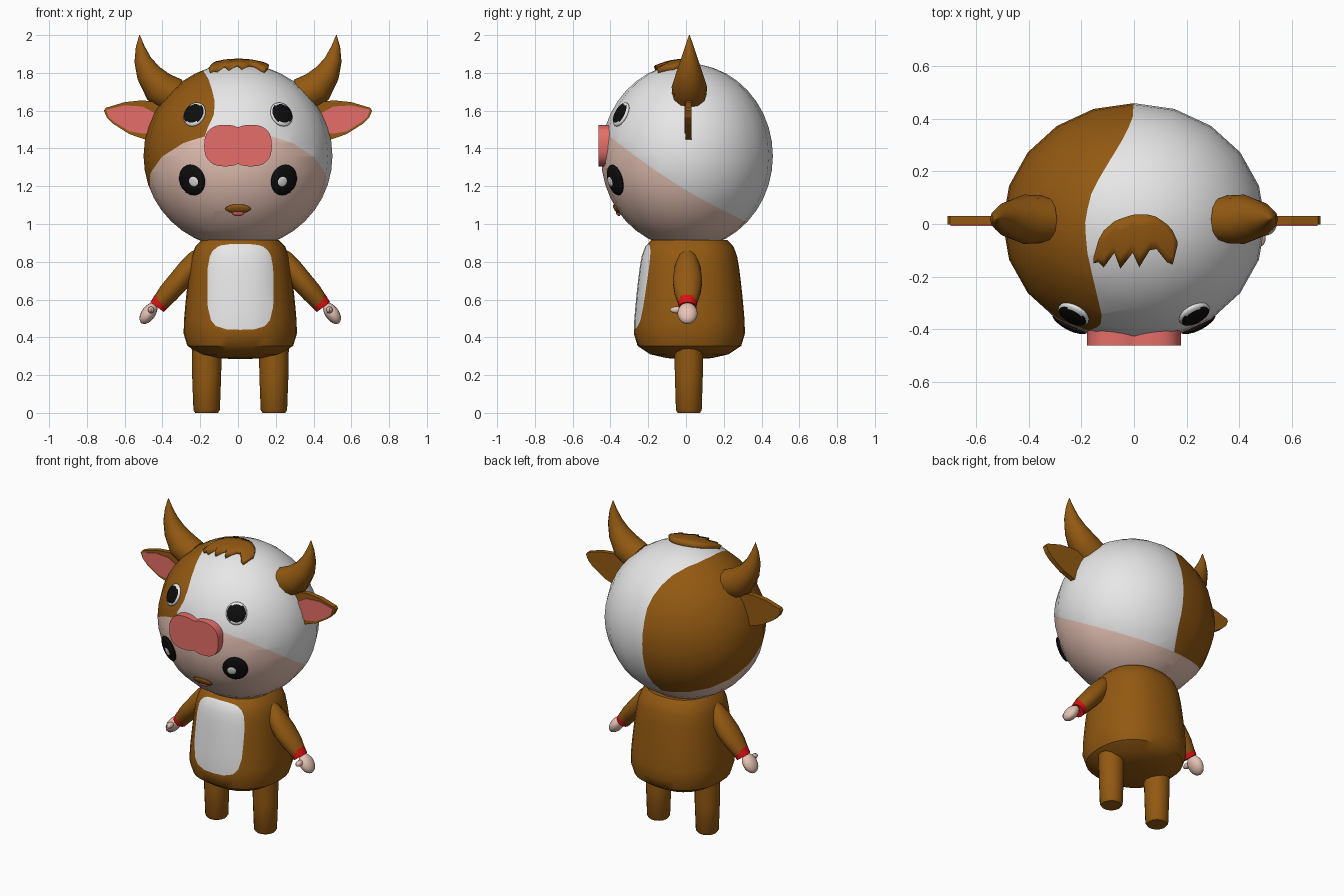
import bpy, bmesh, math
from mathutils import Vector, Matrix

if "Cube" in bpy.data.objects:
    bpy.data.objects.remove(bpy.data.objects["Cube"])


def material(name, rgb):
    m = bpy.data.materials.new(name)
    m.diffuse_color = (*rgb, 1)
    m.use_nodes = True
    m.node_tree.nodes["Principled BSDF"].inputs["Base Color"].default_value = m.diffuse_color
    return m


BROWN = material("brown", (0.29, 0.10, 0.006))
WHITE = material("white", (0.9, 0.9, 0.9))
SKIN = material("skin", (0.83, 0.57, 0.48))
PINK = material("pink", (0.78, 0.155, 0.14))
RED = material("red", (0.7, 0.006, 0.006))
BLACK = material("black", (0.004, 0.004, 0.004))

CX = 0.012                                   # body axis
HC = Vector((0, 0.005, 1.36))                # head centre
HR = Vector((0.5, 0.455, 0.49))              # head radii


def finish(bm, name, mats, rule=None, smooth=True):
    bmesh.ops.recalc_face_normals(bm, faces=bm.faces[:])
    if rule:
        for f in bm.faces:
            f.material_index = rule(f.calc_center_median())
    me = bpy.data.meshes.new(name)
    bm.to_mesh(me)
    bm.free()
    for m in mats:
        me.materials.append(m)
    if smooth:
        me.shade_smooth()
        me.set_sharp_from_angle(angle=math.radians(40))
    ob = bpy.data.objects.new(name, me)
    bpy.context.collection.objects.link(ob)
    return ob


def cut(bm, f):
    """Split the mesh along the curve f(point) = 0."""
    on = []
    for e in bm.edges[:]:
        v0, v1 = e.verts
        a, b = v0.co.copy(), v1.co.copy()
        if f(a) * f(b) >= 0:
            continue
        lo, hi = 0.0, 1.0
        for _ in range(20):
            mid = (lo + hi) / 2
            if f(a) * f(a.lerp(b, mid)) > 0:
                lo = mid
            else:
                hi = mid
        if 0.01 < lo < 0.99:
            on.append(bmesh.utils.edge_split(e, v0, lo)[1])
        else:
            on.append(v0 if lo <= 0.01 else v1)
    bmesh.ops.connect_verts(bm, verts=list(set(on)))


def superpoint(t, n):
    c, s = math.cos(t), math.sin(t)
    return (math.copysign(abs(c) ** (2 / n), c), math.copysign(abs(s) ** (2 / n), s))


def loft(path, y0, seg, n=2, side=1, cx=0):
    """Rings along a path in the xz plane; each point is x, z, radius in plane, radius in y."""
    bm = bmesh.new()
    rings = []
    for i, (x, z, ra, rb) in enumerate(path):
        p, q = path[max(i - 1, 0)], path[min(i + 1, len(path) - 1)]
        t = Vector((q[0] - p[0], q[1] - p[1])).normalized()
        ring = []
        for k in range(seg):
            c, s = superpoint(2 * math.pi * k / seg, n)
            ring.append(bm.verts.new((cx + side * (x + t.y * ra * c), y0 + rb * s, z - t.x * ra * c)))
        rings.append(ring)
    for a, b in zip(rings, rings[1:]):
        for k in range(seg):
            j = (k + 1) % seg
            bm.faces.new((a[k], a[j], b[j], b[k]))
    bm.faces.new(rings[0])
    bm.faces.new(rings[-1])
    bmesh.ops.remove_doubles(bm, verts=bm.verts[:], dist=0.0005)
    return bm


def ellipsoid(radii, matrix, seg=16, rings=10):
    bm = bmesh.new()
    bmesh.ops.create_uvsphere(bm, u_segments=seg, v_segments=rings, radius=1,
                              matrix=matrix @ Matrix.Diagonal((*radii, 1)))
    return bm


def on_head(x, z, lift=0.0):
    """Frame on the front of the head, local z pointing outwards and local y up."""
    dx, dz = x / HR.x, (z - HC.z) / HR.z
    p = Vector((x, HC.y - HR.y * math.sqrt(1 - dx * dx - dz * dz), z))
    d = p - HC
    nrm = Vector((d.x / HR.x ** 2, d.y / HR.y ** 2, d.z / HR.z ** 2)).normalized()
    right = Vector((0, 0, 1)).cross(nrm).normalized()
    rot = Matrix((right, nrm.cross(right), nrm)).transposed().to_4x4()
    return Matrix.Translation(p + nrm * lift) @ rot


def prism(outline, y0, y1):
    bm = bmesh.new()
    face = bm.faces.new([bm.verts.new((x, y0, z)) for x, z in outline])
    res = bmesh.ops.extrude_face_region(bm, geom=[face])
    for v in res["geom"]:
        if isinstance(v, bmesh.types.BMVert):
            v.co.y = y1
    return bm


# Head: skin face below a slanted line, brown patch on one side, white elsewhere
PATCH = [(-0.46, -0.26), (-0.41, -0.19), (-0.39, -0.13), (-0.36, -0.12), (-0.2, -0.158), (-0.1, -0.18),
         (0, -0.187), (0.1, -0.17), (0.2, -0.12), (0.3, -0.055), (0.4, -0.005), (0.5, 0.0)]


def patch(p):
    for (a, xa), (b, xb) in zip(PATCH, PATCH[1:]):
        if p.y <= b:
            break
    return p.x - 0.0003 - xa - (xb - xa) * (p.y - a) / (b - a)


def face_line(p):
    d = p.y + 0.4
    return p.z - (1.46 - 0.8 * d + 0.248 * d * d)


head = ellipsoid(HR, Matrix.Translation(HC), 20, 20)
cut(head, face_line)
cut(head, patch)
finish(head, "head", [SKIN, WHITE, BROWN],
       lambda p: 0 if face_line(p) < 0 else (1 if patch(p) > 0 else 2))

# Body with a rounded belly patch
profile = [(0.285, 0.04), (0.29, 0.12), (0.31, 0.21), (0.355, 0.28), (0.42, 0.3), (0.49, 0.298), (0.56, 0.292),
           (0.63, 0.285), (0.7, 0.277), (0.77, 0.268), (0.83, 0.257), (0.88, 0.238), (0.915, 0.205)]


def belly(p):
    if p.y > 0:
        return 1
    return (abs(p.x - 0.013) / 0.175) ** 4 + (abs(p.z - 0.667) / 0.227) ** 4 - 1


body = loft([(0, z, r, r * 0.97 + 0.003) for z, r in profile], 0.018, 32, 2.3, cx=CX)
cut(body, belly)
finish(body, "body", [BROWN, WHITE], lambda p: 1 if belly(p) < 0 else 0)

# Nose: two joined rounded lobes
half = []
for k in range(-15, 16):
    c, s = superpoint(math.pi * k / 18, 2.5)
    if 0.068 + 0.111 * c > 0.002:
        half.append((0.068 + 0.111 * c, 1.415 + 0.11 * s))
finish(prism(half + [(-x, z) for x, z in reversed(half)], -0.462, -0.39), "nose", [PINK])

# Mouth and tongue
finish(ellipsoid((0.068, 0.028, 0.012), on_head(0, 1.08)), "mouth", [BROWN])
finish(ellipsoid((0.032, 0.016, 0.01), on_head(0, 1.06, 0.006)), "tongue", [PINK])

# Hair tuft: columns of x, front y, back y draped over the head
tuft = [(-0.155, -0.15, -0.13), (-0.135, -0.145, -0.06), (-0.115, -0.165, -0.025), (-0.075, -0.11, 0.01),
        (-0.052, -0.17, 0.02), (-0.005, -0.11, 0.035), (0.02, -0.165, 0.037), (0.06, -0.1, 0.035),
        (0.085, -0.095, 0.027), (0.125, -0.145, 0.0), (0.147, -0.155, -0.025), (0.165, -0.085, -0.065)]
bm = bmesh.new()
cols = []
for x, y0, y1 in tuft:
    col = []
    for i in range(5):
        y = y0 + (y1 - y0) * i / 4
        z = HC.z + HR.z * math.sqrt(1 - (x / HR.x) ** 2 - ((y - HC.y) / HR.y) ** 2)
        col.append(bm.verts.new((x, y, z + 0.026)))
    cols.append(col)
for a, b in zip(cols, cols[1:]):
    for i in range(4):
        bm.faces.new((a[i], b[i], b[i + 1], a[i + 1]))
hair = finish(bm, "hair_tuft", [BROWN])
thick = hair.modifiers.new("thickness", "SOLIDIFY")
thick.thickness = 0.04
thick.offset = -1

# Paired parts
EAR = [(0.40, 1.64), (0.505, 1.655), (0.6, 1.645), (0.70, 1.615), (0.71, 1.6), (0.695, 1.565), (0.66, 1.53),
       (0.575, 1.476), (0.485, 1.445), (0.42, 1.45)]
INNER_EAR = [(0.42, 1.575), (0.505, 1.622), (0.6, 1.628), (0.698, 1.605), (0.685, 1.565), (0.655, 1.54),
             (0.575, 1.49), (0.5, 1.478), (0.43, 1.49)]
HORN = [(0.34, 1.68, 0.095, 0.09), (0.42, 1.725, 0.09, 0.094), (0.475, 1.8, 0.066, 0.07),
        (0.505, 1.87, 0.045, 0.046), (0.518, 1.94, 0.023, 0.023), (0.521, 2.0, 0.002, 0.002)]
SLEEVE = [(0.19, 0.87, 0.02, 0.02), (0.225, 0.82, 0.05, 0.052), (0.27, 0.765, 0.058, 0.07),
          (0.327, 0.695, 0.058, 0.08), (0.38, 0.635, 0.055, 0.07), (0.425, 0.58, 0.046, 0.05)]
LEG = [(0.178, 0, 0.06, 0.06), (0.178, 0.015, 0.07, 0.07), (0.178, 0.2, 0.077, 0.076), (0.178, 0.42, 0.08, 0.08)]

for s, side in ((-1, "left"), (1, "right")):
    finish(loft(HORN, 0.018, 12, side=s), side + "_horn", [BROWN])
    finish(prism([(s * x, z) for x, z in EAR], -0.002, 0.03), side + "_ear", [BROWN], smooth=False)
    finish(prism([(s * x, z) for x, z in INNER_EAR], -0.007, 0.0), side + "_inner_ear", [PINK], smooth=False)

    # Upper eye: white rim around a black middle
    frame = on_head(s * 0.23, 1.58)
    inv = frame.inverted()
    finish(ellipsoid((0.064, 0.07, 0.022), frame, 20, 14), side + "_upper_eye", [WHITE, BLACK],
           lambda p: 1 if (inv @ p).xy.length < 0.056 and (inv @ p).z > 0 else 0)

    # Lower eye with a highlight
    finish(ellipsoid((0.077, 0.084, 0.022), on_head(s * 0.243, 1.233), 20, 12), side + "_lower_eye", [BLACK])
    finish(ellipsoid((0.027, 0.027, 0.005), on_head(s * 0.226, 1.23, 0.022)), side + "_eye_highlight", [WHITE])

    # Arm, cuff, hand and thumb
    finish(loft(SLEEVE, 0.008, 14, side=s, cx=CX), side + "_sleeve", [BROWN])
    finish(loft([(0.412, 0.597, 0.049, 0.053), (0.44, 0.56, 0.044, 0.048)], 0.008, 14, side=s, cx=CX),
           side + "_cuff", [RED])
    tilt = Matrix.Rotation(s * math.radians(-35), 4, "Y")
    hand = Matrix.Translation((CX + s * 0.486, 0.008, 0.527)) @ tilt
    finish(ellipsoid((0.037, 0.053, 0.064), hand.copy() @ Matrix.Rotation(math.pi, 4, "Z")), side + "_hand", [SKIN])
    thumb = Matrix.Translation((CX + s * 0.472, -0.05, 0.545))
    finish(ellipsoid((0.018, 0.035, 0.018), thumb, 10, 8), side + "_thumb", [SKIN])

    finish(loft(LEG, 0.015, 14, side=s, cx=CX), side + "_leg", [BROWN])
